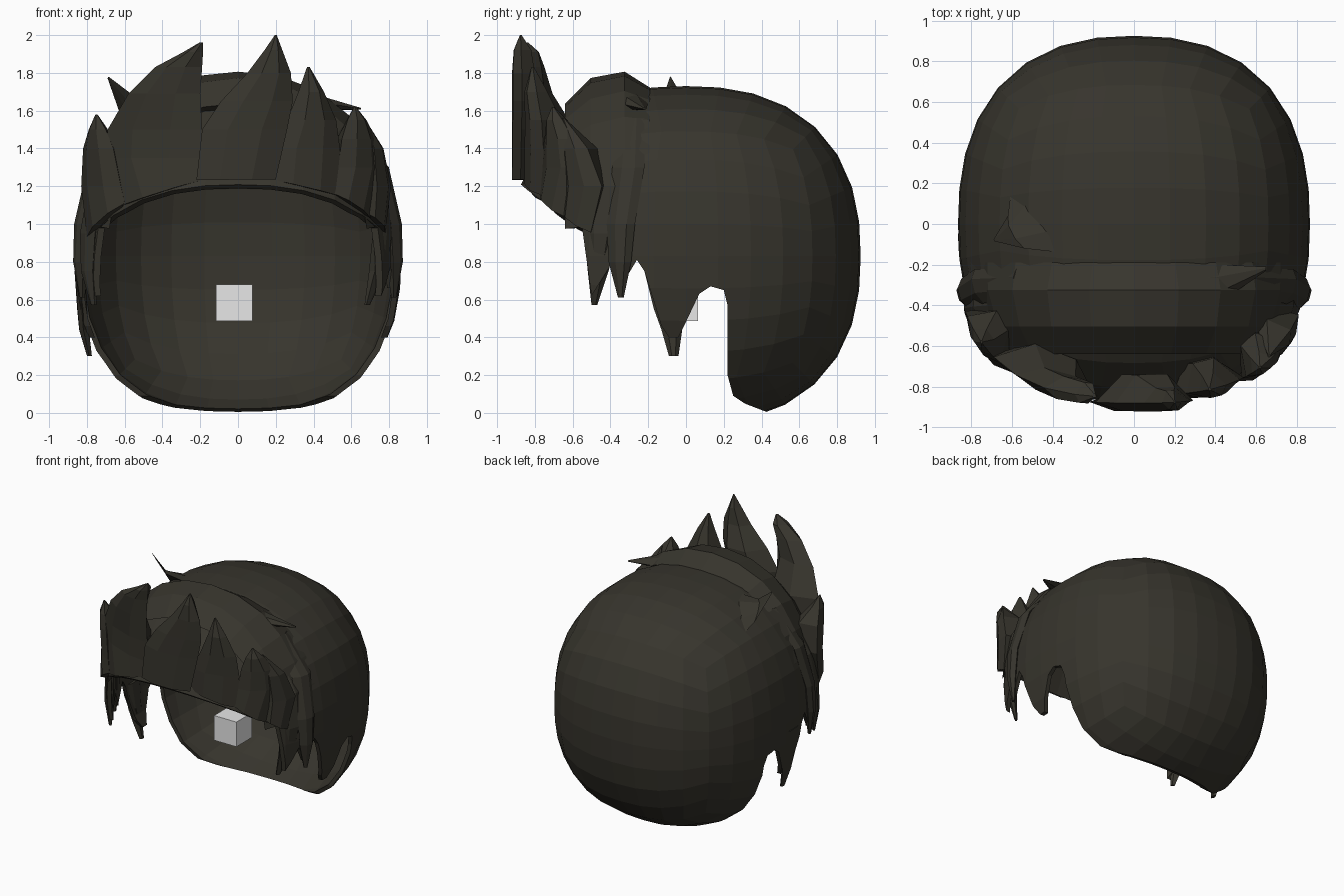
import bpy, bmesh, math
from mathutils import Vector

if "Cube" in bpy.data.objects:
    bpy.data.objects.remove(bpy.data.objects["Cube"])

def material(name, col):
    m = bpy.data.materials.new(name)
    m.diffuse_color = (*col, 1)
    m.use_nodes = True
    m.node_tree.nodes["Principled BSDF"].inputs["Base Color"].default_value = m.diffuse_color
    return m

HAIR = material("dark olive hair", (0.038, 0.035, 0.026))
GREY = material("light grey", (0.8, 0.8, 0.8))
N = 2.4          # roundness of the skull
CZ = 0.83        # skull centre height

def make(name, bm, mat):
    bmesh.ops.recalc_face_normals(bm, faces=bm.faces)
    me = bpy.data.meshes.new(name)
    bm.to_mesh(me)
    bm.free()
    me.materials.append(mat)
    ob = bpy.data.objects.new(name, me)
    bpy.context.collection.objects.link(ob)
    return ob

def skull(d):
    """Point where direction d from the skull centre meets the rounded skull."""
    r = (0.865, 0.925, 0.90 if d.z > 0 else 0.89)
    s = sum(abs(c / k) ** N for c, k in zip(d, r)) ** (1 / N)
    return d / s + Vector((0, 0, CZ))

def side_x(y, z):
    v = 1 - abs(y / 0.92) ** N - abs((z - CZ) / 0.9) ** N
    return 0.86 * max(v, 0.02) ** (1 / N)

def front_y(x):
    return -0.92 * max(1 - abs(x / 0.9) ** 3, 0.03) ** 0.4

def hairline_z(x):
    return 1.24 - 0.6 * abs(x) ** 3

def lock(name, stations):
    """Loft six-sided leaf sections; station = left, right, outward vector, inner depth."""
    bm = bmesh.new()
    prev = None
    for L, R, out, depth in stations:
        L, R, out = Vector(L), Vector(R), Vector(out)
        pts = [L, L.lerp(R, .3) + out, L.lerp(R, .7) + out, R,
               L.lerp(R, .7) - out * depth, L.lerp(R, .3) - out * depth]
        ring = [bm.verts.new(p) for p in pts]
        if prev:
            for i in range(6):
                j = (i + 1) % 6
                bm.faces.new((prev[i], prev[j], ring[j], ring[i]))
        else:
            bm.faces.new(ring)
        prev = ring
    bm.faces.new(prev)
    return make(name, bm, HAIR)

def front_lock(name, rows, dy=0.0, t=0.045):
    """Upswept spike rising from the hairline; rows of (z, x left, x right)."""
    st = []
    for i, (z, a, b) in enumerate(rows):
        k = t * min(1, (abs(b - a) / 0.12))
        c = (a + b) / 2
        za, zb = (hairline_z(a), hairline_z(b)) if i == 0 else (z, z)
        out = Vector((c * 0.9, front_y(c), 0)).normalized() * k
        depth = (1.0, 3.0, 3.0)[i] if i < 3 else 1.6
        st.append(((a, front_y(a) + dy + .04, za), (b, front_y(b) + dy + .04, zb), out, depth))
    lock(name, st)

def side_lock(name, s, rows, off=0.01, t=0.03, curl=0.0):
    """Lock lying on the side of the head; rows of (z, y front, y back)."""
    st = []
    for i, (z, a, b) in enumerate(rows):
        k = t * min(1, abs(b - a) / 0.1)
        o = off + curl * (i / (len(rows) - 1)) ** 2
        st.append(((s * (side_x(a, z) + o), a, z), (s * (side_x(b, z) + o), b, z),
                   (s * k, 0, 0), 1.5))
    lock(name, st)

# hair cap: rounded cube shell trimmed to the hairline profile
bm = bmesh.new()
bmesh.ops.create_cube(bm, size=2)
bmesh.ops.subdivide_edges(bm, edges=bm.edges[:], cuts=7, use_grid_fill=True)
for v in bm.verts:
    v.co = skull(Vector([math.tan(c * math.pi / 4) for c in v.co]))
cap = make("hair_cap", bm, HAIR)

hairline = [(-1, 1.24), (-.91, 1.24), (-.84, 1.18), (-.68, 1.06), (-.55, .98), (-.5, .62),
            (-.4, .78), (-.35, .66), (-.26, .81), (-.22, .75), (-.13, .46), (-.09, .4),
            (-.04, .4), (-.02, .44), (.07, .63), (.13, .67), (.2, .65), (.22, .57),
            (.22, .2), (.25, .09), (.31, .05), (.44, 0), (.5, -.1),
            (1.1, -.1), (1.1, 2.1), (-1, 2.1)]
bm = bmesh.new()
f = bm.faces.new([bm.verts.new((-1.2, y, z)) for y, z in hairline])
ext = bmesh.ops.extrude_face_region(bm, geom=[f])
for v in ext["geom"]:
    if isinstance(v, bmesh.types.BMVert):
        v.co.x = 1.2
cutter = make("hairline_cutter", bm, HAIR)
cutter.hide_render = True

bpy.context.view_layer.objects.active = cap
sol = cap.modifiers.new("thickness", 'SOLIDIFY')
sol.thickness, sol.offset = 0.03, -1
boo = cap.modifiers.new("trim", 'BOOLEAN')
boo.operation, boo.object, boo.solver = 'INTERSECT', cutter, 'EXACT'
for m in ("thickness", "trim"):
    bpy.ops.object.modifier_apply(modifier=m)
bpy.data.objects.remove(cutter)

# raised band over the crown, ending on both sides of the head
def band_point(x, y, z):
    k = (1 - abs(y / .92) ** N) ** (1 / N) / ((abs(x) / .86) ** N + abs(z / .9) ** N) ** (1 / N)
    return Vector((x * k, y, z * k + CZ))

st = []
for i in range(13):
    a = math.radians(12 + i * 13)
    d = Vector((math.cos(a), 0, math.sin(a)))
    top = max(0, math.sin(a)) ** 3
    front = band_point(d.x, -.64, d.z) + d * 0.09 * top
    st.append((front, band_point(d.x, -.19, d.z), d * (0.025 + 0.085 * top), 0.6))
lock("crown_band", st)

# upswept fringe spikes
front_lock("fringe_middle", [(1.23, -.22, .2), (1.5, -.19, .26), (1.65, -.09, .29),
                             (1.8, .05, .28), (1.92, .14, .235), (2.0, .195, .205)])
front_lock("fringe_left", [(1.2, -.62, -.18), (1.35, -.7, -.19), (1.5, -.69, -.19), (1.69, -.58, -.2),
                           (1.83, -.44, -.19), (1.91, -.29, -.185), (1.96, -.205, -.185)], .03)
front_lock("fringe_right", [(1.21, .17, .53), (1.4, .19, .54), (1.55, .26, .52),
                            (1.7, .32, .455), (1.83, .365, .38)], .04)
front_lock("fringe_far_right", [(1.12, .5, .7), (1.3, .53, .75), (1.45, .55, .73),
                                (1.55, .58, .68), (1.62, .615, .625)], .04)
front_lock("fringe_far_left", [(1.0, -.8, -.6), (1.2, -.83, -.62), (1.4, -.82, -.66),
                               (1.5, -.79, -.7), (1.58, -.755, -.745)], .03)
front_lock("fringe_outer_right", [(1.03, .66, .78), (1.2, .66, .81), (1.4, .66, .77),
                                  (1.56, .66, .67)], .06)

# hanging side locks and sideburns
for s, n, curl in ((1, "right", -.08), (-1, "left", 0)):
    side_lock("temple_lock_" + n, s, [(1.5, -.5, -.34), (1.2, -.56, -.34), (.95, -.54, -.36),
                                      (.75, -.52, -.41), (.57, -.5, -.47)], curl=curl)
    side_lock("cheek_lock_" + n, s, [(1.56, -.36, -.22), (1.3, -.39, -.22), (1.0, -.42, -.27),
                                     (.8, -.41, -.29), (.61, -.36, -.33)], .015)
side_lock("sideburn_left", -1, [(.75, -.22, .02), (.55, -.17, 0), (.44, -.13, -.02), (.3, -.09, -.04)],
          -.01, .02, .05)

# stray tips on the crown
lock("stray_tip_left", [((-.36, -.14, 1.66), (-.6, .2, 1.5), (0, 0, .04), 1),
                        ((-.54, -.12, 1.67), (-.62, .04, 1.57), (-.02, 0, .03), 2),
                        ((-.685, -.085, 1.78), (-.69, -.075, 1.77), (0, 0, .003), 1)])
lock("stray_tip_right", [((.1, -.5, 1.7), (.15, -.2, 1.7), (0, 0, .06), 1),
                         ((.4, -.4, 1.65), (.42, -.2, 1.64), (0, 0, .04), 1),
                         ((.65, -.23, 1.61), (.65, -.21, 1.61), (0, 0, .005), 1)])

# small cube inside the head
bm = bmesh.new()
bmesh.ops.create_cube(bm, size=0.193)
cube = make("inner_cube", bm, GREY)
cube.location = (-.02, -.033, .582)
